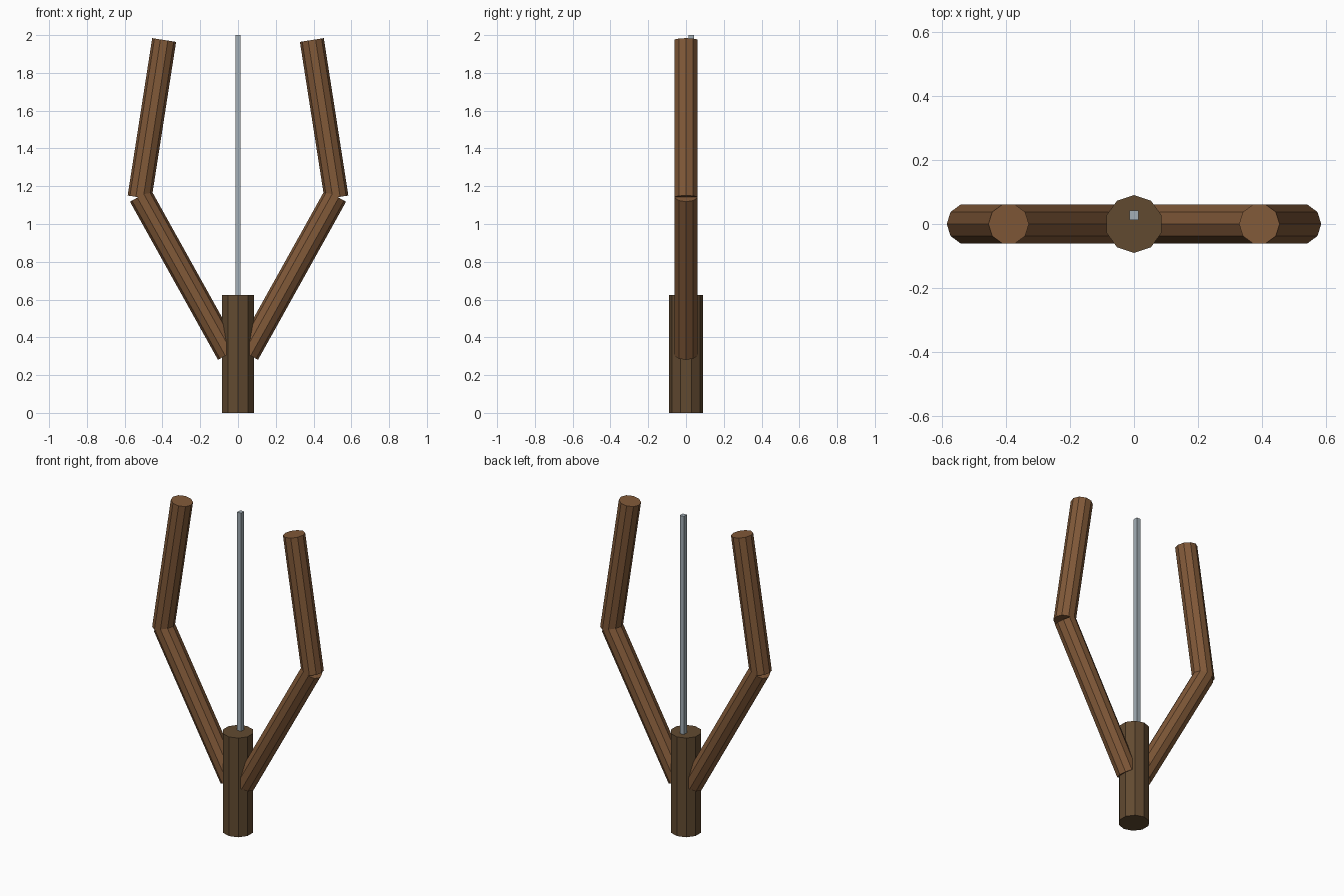
import bpy
import math
from mathutils import Vector

if "Cube" in bpy.data.objects:
    bpy.data.objects.remove(bpy.data.objects["Cube"])


def material(name, rgb):
    mat = bpy.data.materials.new(name)
    mat.diffuse_color = (*rgb, 1)
    mat.use_nodes = True
    mat.node_tree.nodes["Principled BSDF"].inputs["Base Color"].default_value = mat.diffuse_color
    return mat


DARK_WOOD = material("dark wood", (0.12, 0.068, 0.03))
WOOD = material("warm wood", (0.22, 0.1, 0.04))
STEEL = material("grey steel", (0.37, 0.43, 0.47))


def limb(name, start, end, radius, mat, turn=0.0):
    """Flat-shaded ten-sided pole between two points in the x-z plane."""
    a, b = Vector(start), Vector(end)
    d = b - a
    bpy.ops.mesh.primitive_cylinder_add(vertices=10, radius=radius, depth=d.length)
    ob = bpy.context.object
    ob.name = name
    # put a side edge on the y axis, then turn if a flat should face forward
    for v in ob.data.vertices:
        t = round((math.atan2(v.co.y, v.co.x) - math.pi / 2) / (math.pi / 5))
        t = math.pi / 2 + t * math.pi / 5 + turn
        v.co.x, v.co.y = radius * math.cos(t), radius * math.sin(t)
    ob.location = (a + b) / 2
    ob.rotation_euler = (0, math.atan2(d.x, d.z), 0)
    ob.data.materials.append(mat)
    return ob


# Handle
limb("handle", (0, 0, 0), (0, 0, 0.625), 0.09, DARK_WOOD)

# Bent fork arms, one on each side
for side, s in (("right", 1), ("left", -1)):
    limb(side + "_lower_arm", (s * 0.05, 0, 0.312), (s * 0.516, 0, 1.149),
         0.064, WOOD, math.pi / 10)
    limb(side + "_upper_arm", (s * 0.521, 0, 1.141), (s * 0.391, 0, 1.974),
         0.064, WOOD, math.pi / 10)

# Thin square rod rising from the handle
bpy.ops.mesh.primitive_cube_add(size=1, location=(0, 0.027, 1.31))
rod = bpy.context.object
rod.name = "centre_rod"
rod.scale = (0.028, 0.03, 1.38)
rod.data.materials.append(STEEL)
